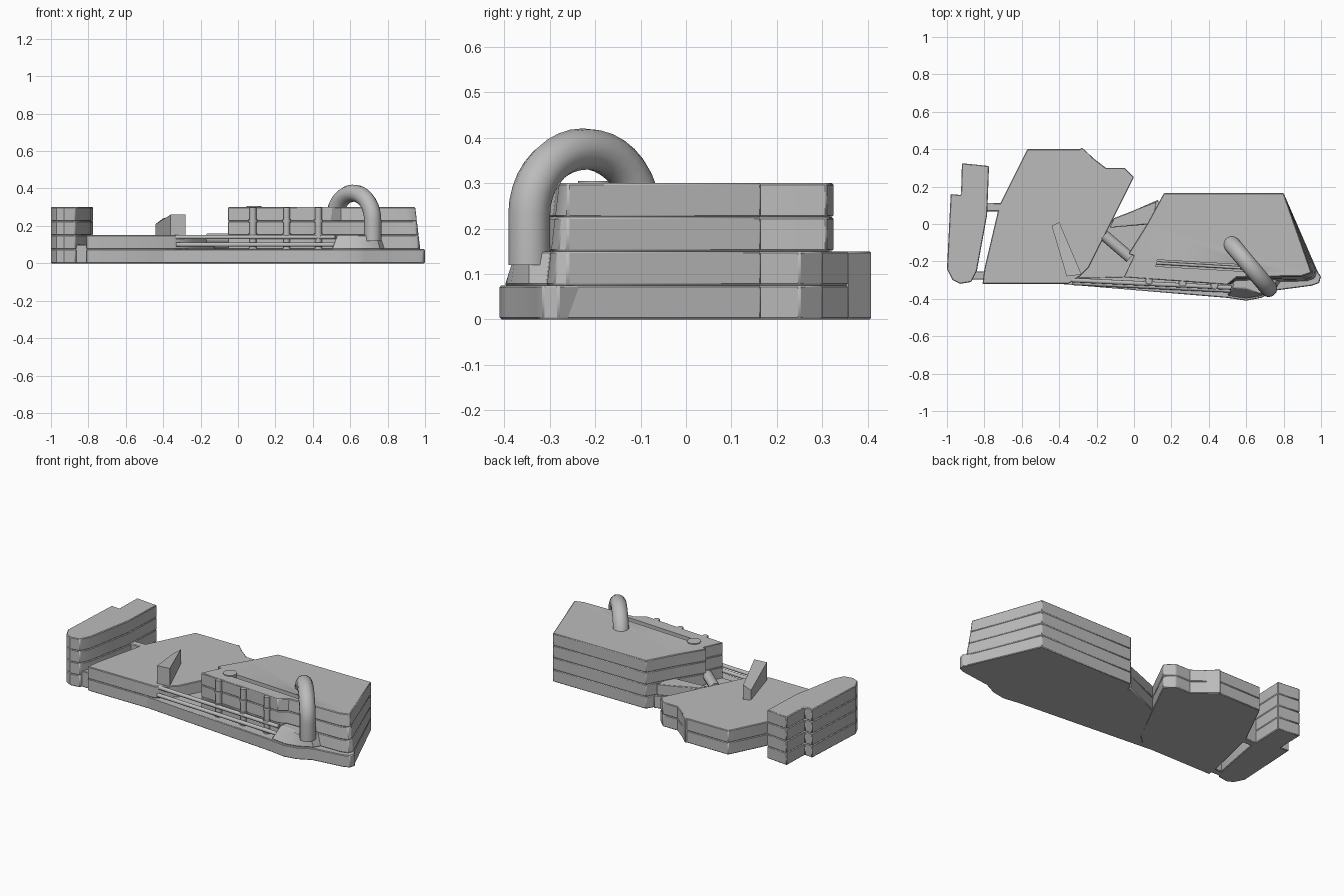
import bpy, bmesh, math
from mathutils import Vector

if "Cube" in bpy.data.objects:
    bpy.data.objects.remove(bpy.data.objects["Cube"], do_unlink=True)

GREY = bpy.data.materials.new("plain grey")
GREY.use_nodes = True
GREY.diffuse_color = (0.5, 0.5, 0.5, 1)
GREY.node_tree.nodes["Principled BSDF"].inputs["Base Color"].default_value = (0.5, 0.5, 0.5, 1)
FLOOR = 0.075


def finish(obj, angle=35):
    obj.data.materials.append(GREY)
    bpy.ops.object.select_all(action="DESELECT")
    obj.select_set(True)
    bpy.context.view_layer.objects.active = obj
    bpy.ops.object.shade_smooth_by_angle(angle=math.radians(angle))
    return obj


def slab(name, outline, z0, z1, top=None, bevel=0.004):
    """Extruded plan outline; top may be another outline of equal length, with optional heights."""
    bm = bmesh.new()
    low = [bm.verts.new((p[0], p[1], z0)) for p in outline]
    high = [bm.verts.new((p[0], p[1], p[2] if len(p) > 2 else z1)) for p in (top or outline)]
    bm.faces.new(low)
    bm.faces.new(high)
    n = len(low)
    for i in range(n):
        j = (i + 1) % n
        bm.faces.new((low[i], low[j], high[j], high[i]))
    bmesh.ops.recalc_face_normals(bm, faces=bm.faces)
    mesh = bpy.data.meshes.new(name)
    bm.to_mesh(mesh)
    bm.free()
    obj = bpy.data.objects.new(name, mesh)
    bpy.context.collection.objects.link(obj)
    finish(obj)
    if bevel:
        mod = obj.modifiers.new("edge", "BEVEL")
        mod.width = bevel
        mod.segments = 1
        mod.limit_method = "ANGLE"
        mod.angle_limit = math.radians(40)
    return obj


def storeys(name, outline, first, last):
    """A stack of equal floors with fine joints between them."""
    return [slab(f"{name}_floor_{k + 1}", outline, k * FLOOR, (k + 1) * FLOOR)
            for k in range(first, last)]


def tube(name, points, radius, sides=12):
    """Round tube along a path."""
    curve = bpy.data.curves.new(name, "CURVE")
    curve.dimensions = "3D"
    curve.bevel_depth = radius
    curve.bevel_resolution = sides // 4
    curve.use_fill_caps = True
    spline = curve.splines.new("POLY")
    spline.points.add(len(points) - 1)
    for p, co in zip(spline.points, points):
        p.co = (*co, 1)
    obj = bpy.data.objects.new(name, curve)
    bpy.context.collection.objects.link(obj)
    bpy.ops.object.select_all(action="DESELECT")
    obj.select_set(True)
    bpy.context.view_layer.objects.active = obj
    bpy.ops.object.convert(target="MESH")
    return finish(bpy.context.object, 50)


# Narrow side wing with a rounded front end
wing = [(-0.92, 0.325), (-0.775, 0.31), (-0.785, 0.05), (-0.84, -0.25), (-0.87, -0.31),
        (-0.93, -0.32), (-0.97, -0.3), (-1.0, -0.24), (-0.98, 0.16), (-0.925, 0.155)]
storeys("side_wing", wing, 0, 4)

# Low central building, two floors
centre = [(-0.57, 0.4), (-0.28, 0.4), (-0.15, 0.3), (-0.05, 0.3), (0.0, 0.25),
          (-0.24, -0.23), (-0.29, -0.28), (-0.35, -0.32), (-0.81, -0.32), (-0.8, -0.24), (-0.72, 0.1)]
storeys("central_building", centre, 0, 2)
slab("central_roof_corner", [(-0.3, 0.385), (-0.28, 0.41), (-0.22, 0.355), (-0.25, 0.34)], 0.0, 0.15)

# Leaning fin on the central roof
fin = [(-0.44, -0.01), (-0.4, 0.01), (-0.28, -0.27), (-0.36, -0.28)]
slab("roof_fin", fin, 0.1, 0.26,
     top=[(-0.44, -0.01, 0.21), (-0.4, 0.01, 0.24), (-0.28, -0.27, 0.26), (-0.36, -0.28, 0.26)], bevel=0)

# Links between the wing and the central building
for name, y, top in (("rear_link", 0.09, 0.15), ("front_link", -0.275, 0.1)):
    slab(name, [(-0.87, y - 0.022), (-0.7, y - 0.022), (-0.7, y + 0.022), (-0.87, y + 0.022)], 0.0, top)

# Low passage between the two main buildings
passage = [(-0.12, 0.02), (0.13, 0.13), (0.15, -0.28), (-0.3, -0.29), (-0.25, -0.23)]
slab("passage", passage, 0.0, 0.08)
slab("passage_roof", [(-0.11, 0.03), (0.12, 0.12), (0.1, 0.0), (-0.13, -0.02)], 0.08, 0.15)
tube("passage_pipe", [(-0.16, -0.06, 0.13), (-0.02, -0.18, 0.13)], 0.03)

# Large four-storey building, its end wall leaning inward
def hall_outline(lean):
    return [(0.16, 0.165), (0.8, 0.165), (0.985 - lean, -0.26), (0.975 - lean, -0.3 + lean),
            (0.93 - lean, -0.315 + lean), (0.55, -0.32 + lean), (0.5, -0.325), (-0.055, -0.285),
            (0.0, -0.17), (-0.03, -0.16), (0.07, 0.0)]


hall = []
for k in range(4):
    hall.append(slab(f"hall_floor_{k + 1}", hall_outline(0.009 * k), k * FLOOR, (k + 1) * FLOOR,
                     top=hall_outline(0.009 * (k + 1))))

# Channel sunk into the hall roof
cutter = slab("channel_cutter", [(0.1, -0.19), (0.62, -0.22), (0.62, -0.255), (0.1, -0.225)],
              0.265, 0.4, bevel=0)
cutter.hide_render = True
cutter.hide_viewport = True
cut = hall[3].modifiers.new("channel", "BOOLEAN")
cut.operation = "DIFFERENCE"
cut.solver = "EXACT"
cut.object = cutter
tube("channel_rail", [(0.1, -0.207, 0.28), (0.62, -0.237, 0.28)], 0.008)
tube("vent_cap", [(0.085, -0.2, 0.25), (0.085, -0.2, 0.305)], 0.04)

# Stepped plinth swelling forward under the arch
plinth = [(-0.4, -0.32), (0.5, -0.395), (0.6, -0.41), (0.68, -0.395), (0.76, -0.355),
          (0.95, -0.33), (0.99, -0.315), (1.0, -0.28), (0.9, -0.15), (0.1, -0.2), (-0.3, -0.28)]
slab("plinth", plinth, 0.0, FLOOR)
foot = [(0.5, -0.385), (0.6, -0.4), (0.68, -0.385), (0.76, -0.345), (0.8, -0.28), (0.52, -0.28)]
foot_top = [(0.53, -0.34), (0.6, -0.345), (0.68, -0.375), (0.74, -0.345), (0.77, -0.28), (0.54, -0.28)]
slab("arch_footing", foot, FLOOR, 0.15, top=foot_top)

# Front beams running along the facade
for z, y in ((0.1, -0.01), (0.14, 0.005)):
    tube("facade_beam", [(-0.33, -0.305 + y, z), (0.52, -0.345 + y, z)], 0.012)

# Facade columns with a collar at each floor joint
for x in (0.08, 0.26, 0.43):
    y = -0.297 - 0.07 * x
    tube("facade_column", [(x, y, 0.0), (x, y, 0.298)], 0.018)
    for k in range(1, 4):
        tube("column_collar", [(x, y, k * FLOOR - 0.008), (x, y, k * FLOOR + 0.008)], 0.023)

# Big round arch from the footing over to the roof
start, end = Vector((0.72, -0.345, 0)), Vector((0.515, -0.1, 0))
mid, half = (start + end) / 2, (start - end) / 2
path = [tuple(start + Vector((0.0, 0.0, 0.12)))]
for i in range(19):
    a = math.pi * i / 18
    path.append(tuple(mid + half * math.cos(a) + Vector((0, 0, 0.23 + 0.145 * math.sin(a)))))
tube("arch", path, 0.046, 16)
